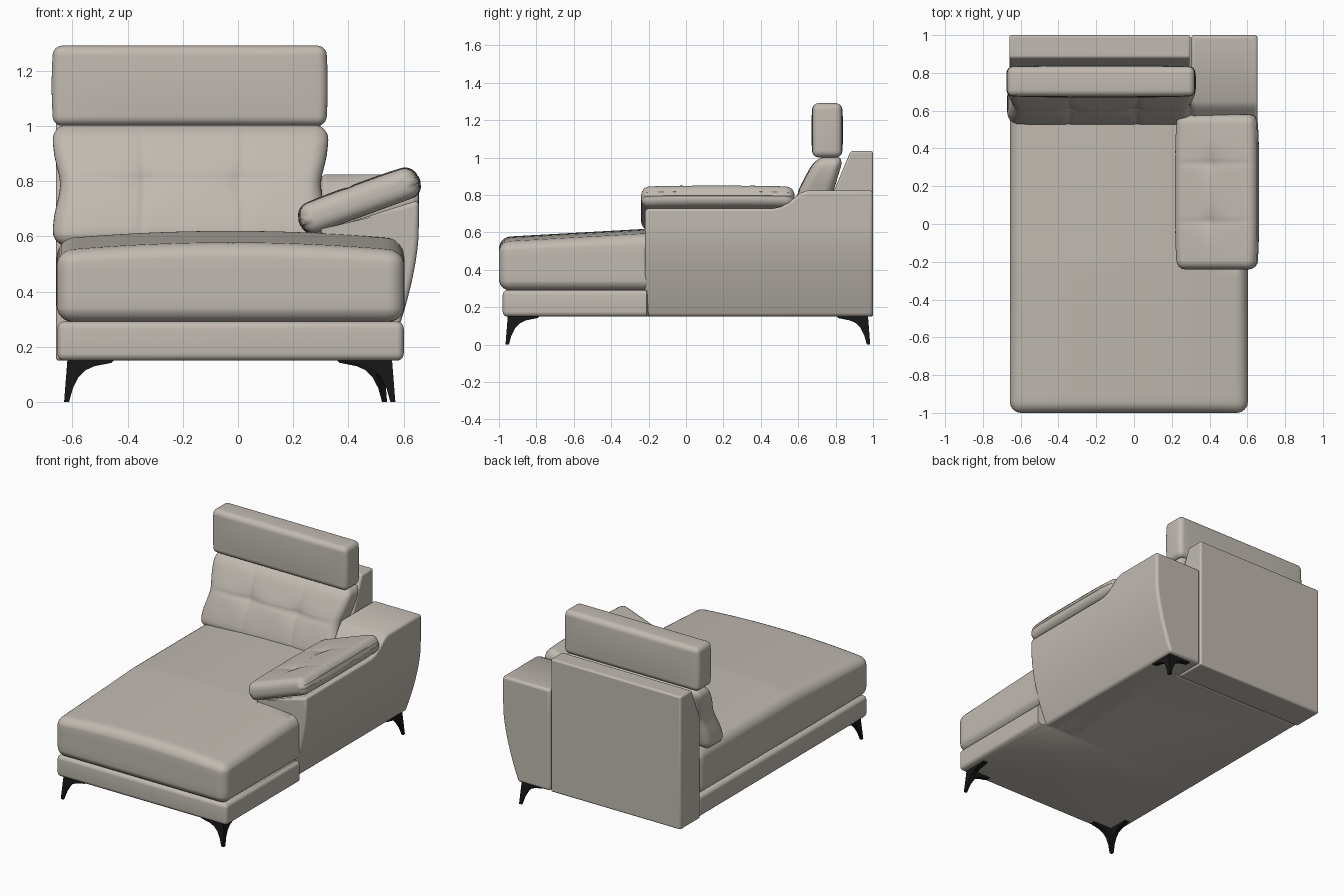
import bpy, bmesh, math
from mathutils import Vector

cube = bpy.data.objects.get("Cube")
if cube:
    bpy.data.objects.remove(cube, do_unlink=True)


def material(name, color, rough):
    m = bpy.data.materials.new(name)
    m.use_nodes = True
    m.diffuse_color = (*color, 1)
    bsdf = m.node_tree.nodes["Principled BSDF"]
    bsdf.inputs["Base Color"].default_value = (*color, 1)
    bsdf.inputs["Roughness"].default_value = rough
    return m


LEATHER = material("taupe leather", (0.53, 0.49, 0.44), 0.6)
BLACK = material("black metal", (0.008, 0.008, 0.008), 0.5)


def finish(name, bm, mat, loc=(0, 0, 0), tilt=0, bevel=0, angle=35):
    bmesh.ops.recalc_face_normals(bm, faces=bm.faces)
    mesh = bpy.data.meshes.new(name)
    bm.to_mesh(mesh)
    bm.free()
    mesh.materials.append(mat)
    obj = bpy.data.objects.new(name, mesh)
    bpy.context.collection.objects.link(obj)
    obj.location = loc
    obj.rotation_euler.y = tilt
    if bevel:
        mod = obj.modifiers.new("soft edges", "BEVEL")
        mod.width, mod.segments = bevel, 4
        mod.angle_limit = math.radians(40)
    bpy.ops.object.select_all(action="DESELECT")
    obj.select_set(True)
    bpy.context.view_layer.objects.active = obj
    bpy.ops.object.shade_smooth_by_angle(angle=math.radians(angle))
    return obj


def cut(bm, axis, positions):
    normal = Vector((0, 0, 0))
    normal[axis] = 1
    for p in positions:
        bmesh.ops.bisect_plane(bm, geom=bm.verts[:] + bm.edges[:] + bm.faces[:],
                               plane_co=normal * p, plane_no=normal)


def spread(half, n):
    return [half * (2 * i / n - 1) for i in range(1, n)]


def near(seam):
    return [seam + d for d in (-0.03, -0.012, 0, 0.012, 0.03)]


def dip(value, seams, width=0.014):
    return sum(math.exp(-((value - s) / width) ** 2) for s in seams)


def cushion(name, size, loc, radius, cuts, shape, tilt=0):
    """Rounded box, sliced along each axis and then reshaped in local space."""
    bm = bmesh.new()
    bmesh.ops.create_cube(bm, size=1)
    bmesh.ops.scale(bm, vec=size, verts=bm.verts)
    bmesh.ops.bevel(bm, geom=bm.edges[:], offset=radius, segments=6,
                    profile=0.5, affect="EDGES")
    for axis in range(3):
        cut(bm, axis, cuts[axis])
    for v in bm.verts:
        shape(v.co)
    return finish(name, bm, LEATHER, loc, tilt, angle=60)


def prism(profile, x0, x1):
    """Side profile in y and z, extruded across x."""
    bm = bmesh.new()
    face = bm.faces.new([bm.verts.new((x0, y, z)) for y, z in profile])
    ext = bmesh.ops.extrude_face_region(bm, geom=[face])
    bmesh.ops.translate(bm, vec=(x1 - x0, 0, 0),
                        verts=[g for g in ext["geom"] if isinstance(g, bmesh.types.BMVert)])
    return bm


# Chaise base and seat, both narrowing where the arm stands beside them
MID_X, ARM_Y = -0.027, -0.21


def narrow(co, mid_y):
    if co.y + mid_y > ARM_Y + 0.01:
        co.x = min(co.x, 0.5)


def base_shape(co):
    narrow(co, -0.09)


def seat_shape(co):
    y = co.y - 0.1
    if co.z > 0:
        t = min(co.z / 0.14, 1)
        rise = 0.045 * min(1, (y + 1) / 0.8)
        crown = 0.03 * (1 - (co.x / 0.63) ** 2)
        co.z += t * (rise + crown - 0.025)
    narrow(co, -0.1)


cushion("chaise_base", (1.255, 1.78, 0.142), (MID_X, -0.09, 0.221), 0.026,
        ([], [-0.12, -0.10], []), base_shape)
cushion("seat_cushion", (1.26, 1.8, 0.28), (MID_X, -0.1, 0.43), 0.06,
        (spread(0.63, 16), [-0.11, -0.09] + spread(0.9, 20), spread(0.14, 6)), seat_shape)

# Back frame
bm = prism([(0.79, 0.15), (1, 0.15), (1, 1.035), (0.88, 1.035), (0.79, 0.82)], -0.66, 0.298)
finish("back_frame", bm, LEATHER, bevel=0.012)

# Arm: raised rear, sloping top under the pad, outer side curving in towards the floor
bm = prism([(-0.22, 0.15), (1, 0.15), (1, 0.825), (0.65, 0.825), (0.61, 0.812), (0.55, 0.765),
            (0.51, 0.743), (0.46, 0.732), (-0.22, 0.732)], 0.302, 0.655)
cut(bm, 2, [0.15 + 0.045 * i for i in range(1, 12)])
for v in bm.verts:
    x, y, z = v.co
    if x > 0.5 and z < 0.62:
        v.co.x -= 0.115 * ((0.62 - z) / 0.47) ** 1.6
    if z > 0.7:
        v.co.z -= 0.32 * (0.655 - x) * max(0, min(1, (0.64 - y) / 0.12))
finish("arm", bm, LEATHER, bevel=0.018)

# Tilted arm pad with stitched panels
PAD_X, PAD_Y = [-0.02], [-0.16, 0.15]


def pad_shape(co):
    u, v = co.x / 0.23, co.y / 0.41
    inside = max(0, 1 - u ** 4) * max(0, 1 - v ** 4)
    if co.z > 0.02:
        groove = 0.004 * (dip(co.x, PAD_X) + dip(co.y, PAD_Y))
        button = 0.012 * dip(co.x, PAD_X, 0.05) * dip(co.y, PAD_Y, 0.05)
        co.z += inside * (0.008 - groove - button)
    co.x *= 1 - 0.05 * v ** 4
    if abs(co.z) < 0.012:
        co.x *= 1.01


cushion("arm_pad", (0.46, 0.82, 0.112), (0.44, 0.17, 0.728), 0.045,
        (spread(0.23, 10) + near(PAD_X[0]),
         spread(0.41, 14) + [p for s in PAD_Y for p in near(s)], [-0.012, 0, 0.012]),
        pad_shape, tilt=math.radians(-20))

# Tufted back cushion leaning backwards
TUFT_X, TUFT_Z = [-0.175, 0.19], [0.02]


def back_shape(co):
    x, z = co.x, co.z
    t = (z + 0.22) / 0.44
    if co.y < -0.05:
        inside = max(0, 1 - (x / 0.5) ** 6) * max(0, 1 - (z / 0.22) ** 6)
        groove = 0.006 * (dip(x, TUFT_X) + dip(z, TUFT_Z))
        button = 0.015 * dip(x, TUFT_X, 0.06) * dip(z, TUFT_Z, 0.05)
        co.y += inside * (groove + button - 0.012)
    co.y = co.y * (1 - 0.3 * t * t) + 0.15 * max(t, 0) ** 1.3
    co.x *= 1 - 0.055 * math.exp(-((z - 0.0) / 0.09) ** 2)


cushion("back_cushion", (1.0, 0.2, 0.44), (-0.172, 0.625, 0.785), 0.055,
        (spread(0.5, 20) + [p for s in TUFT_X for p in near(s)], [-0.03, 0, 0.03],
         spread(0.22, 12) + near(TUFT_Z[0])), back_shape)


# Headrest with gently domed faces
def head_shape(co):
    dome = max(0, 1 - (co.x / 0.5) ** 4) * max(0, 1 - (co.z / 0.145) ** 2)
    co.y *= 1 + 0.1 * dome
    co.x *= 1 - 0.012 * (co.z / 0.145) ** 2


cushion("headrest", (1.0, 0.155, 0.29), (-0.175, 0.755, 1.146), 0.032,
        (spread(0.5, 14), [], spread(0.145, 8)), head_shape)


# Curved corner legs: an angle section that flares into the frame
FLARE = [(0, 0.018), (0.05, 0.028), (0.09, 0.045), (0.115, 0.068), (0.13, 0.1),
         (0.142, 0.16), (0.153, 0.17)]


def leg(name, x, y, dx, dy):
    bm = bmesh.new()
    rings = []
    for z, w in FLARE:
        t = min(0.7 * w, 0.03)
        lean = 0.012 * z / 0.153
        outline = [(0, 0), (w, 0), (w, t), (t, t), (t, w), (0, w)]
        rings.append([bm.verts.new((x + dx * (a + lean), y + dy * (b + lean), z))
                      for a, b in outline])
    for low, high in zip(rings, rings[1:]):
        for i in range(6):
            j = (i + 1) % 6
            bm.faces.new((low[i], low[j], high[j], high[i]))
    bm.faces.new(rings[0])
    bm.faces.new(rings[-1])
    finish(name, bm, BLACK)


leg("front_right_leg", -0.63, -0.965, 1, 1)
leg("front_left_leg", 0.57, -0.965, -1, 1)
leg("back_left_leg", 0.54, 0.985, -1, -1)
